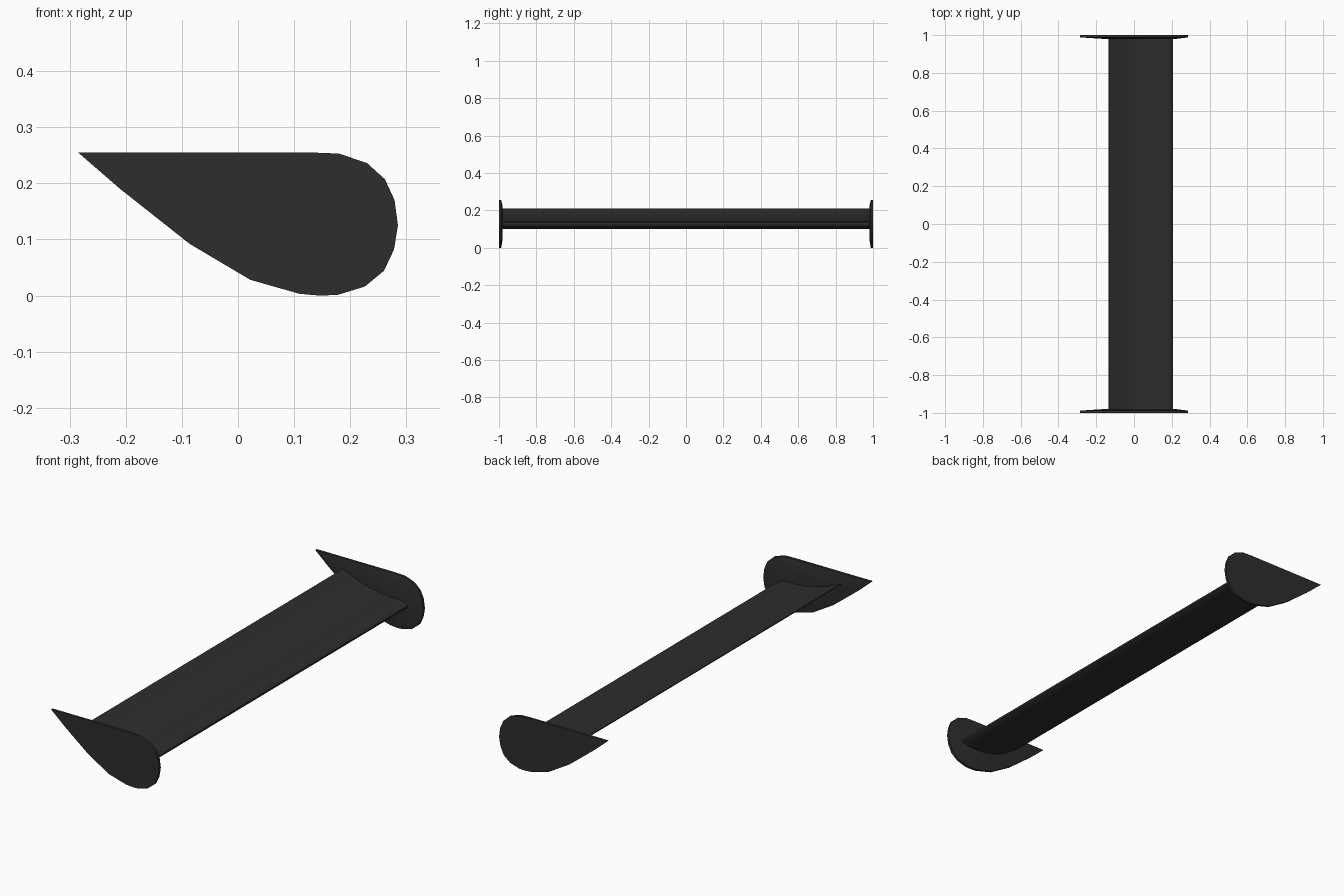
import bpy, bmesh, math

if "Cube" in bpy.data.objects:
    bpy.data.objects.remove(bpy.data.objects["Cube"])

dark = bpy.data.materials.new("dark_grey")
dark.diffuse_color = (0.027, 0.027, 0.027, 1)
dark.use_nodes = True
dark.node_tree.nodes["Principled BSDF"].inputs["Base Color"].default_value = dark.diffuse_color


def loft(name, rings, angle):
    """Join matching rings of points into one closed solid."""
    bm = bmesh.new()
    loops = [[bm.verts.new(p) for p in ring] for ring in rings]
    n = len(loops[0])
    for a, b in zip(loops, loops[1:]):
        for i in range(n):
            j = (i + 1) % n
            bm.faces.new((a[i], a[j], b[j], b[i]))
    bm.faces.new(loops[0])
    bm.faces.new(loops[-1])
    bmesh.ops.recalc_face_normals(bm, faces=bm.faces)
    mesh = bpy.data.meshes.new(name)
    bm.to_mesh(mesh)
    bm.free()
    mesh.materials.append(dark)
    ob = bpy.data.objects.new(name, mesh)
    bpy.context.collection.objects.link(ob)
    bpy.ops.object.select_all(action='DESELECT')
    ob.select_set(True)
    bpy.context.view_layer.objects.active = ob
    bpy.ops.object.shade_smooth_by_angle(angle=math.radians(angle))
    return ob


# Cambered wing blade, nose at +x and raised trailing edge at -x
foil = [(-0.133, 0.210), (-0.10, 0.195), (-0.05, 0.174), (0.0, 0.158),
        (0.05, 0.148), (0.10, 0.143), (0.15, 0.141), (0.18, 0.138),
        (0.198, 0.132), (0.207, 0.123), (0.206, 0.114), (0.195, 0.107),
        (0.17, 0.102), (0.13, 0.100), (0.09, 0.102), (0.05, 0.109),
        (0.0, 0.124), (-0.05, 0.148), (-0.10, 0.181), (-0.135, 0.207)]
loft("wing_blade", [[(x, y, z) for x, z in foil] for y in (-0.985, 0.985)], 40)

# Teardrop end plates: flat outside, thinned towards the rim on the inside
plate = [(-0.285, 0.255), (0.13, 0.255), (0.18, 0.253), (0.23, 0.236),
         (0.262, 0.207), (0.279, 0.17), (0.285, 0.125), (0.278, 0.082),
         (0.26, 0.044), (0.226, 0.016), (0.177, 0.001), (0.145, 0.0),
         (0.11, 0.003), (0.022, 0.028), (-0.086, 0.092), (-0.21, 0.19)]
inner = [(0.09 + (x - 0.09) * 0.67, 0.15 + (z - 0.15) * 0.67) for x, z in plate]
for side, label in ((-1, "front"), (1, "back")):
    loft(label + "_end_plate",
         [[(x, side, z) for x, z in plate],
          [(x, side * 0.988, z) for x, z in plate],
          [(x, side * 0.98, z) for x, z in inner]], 30)
